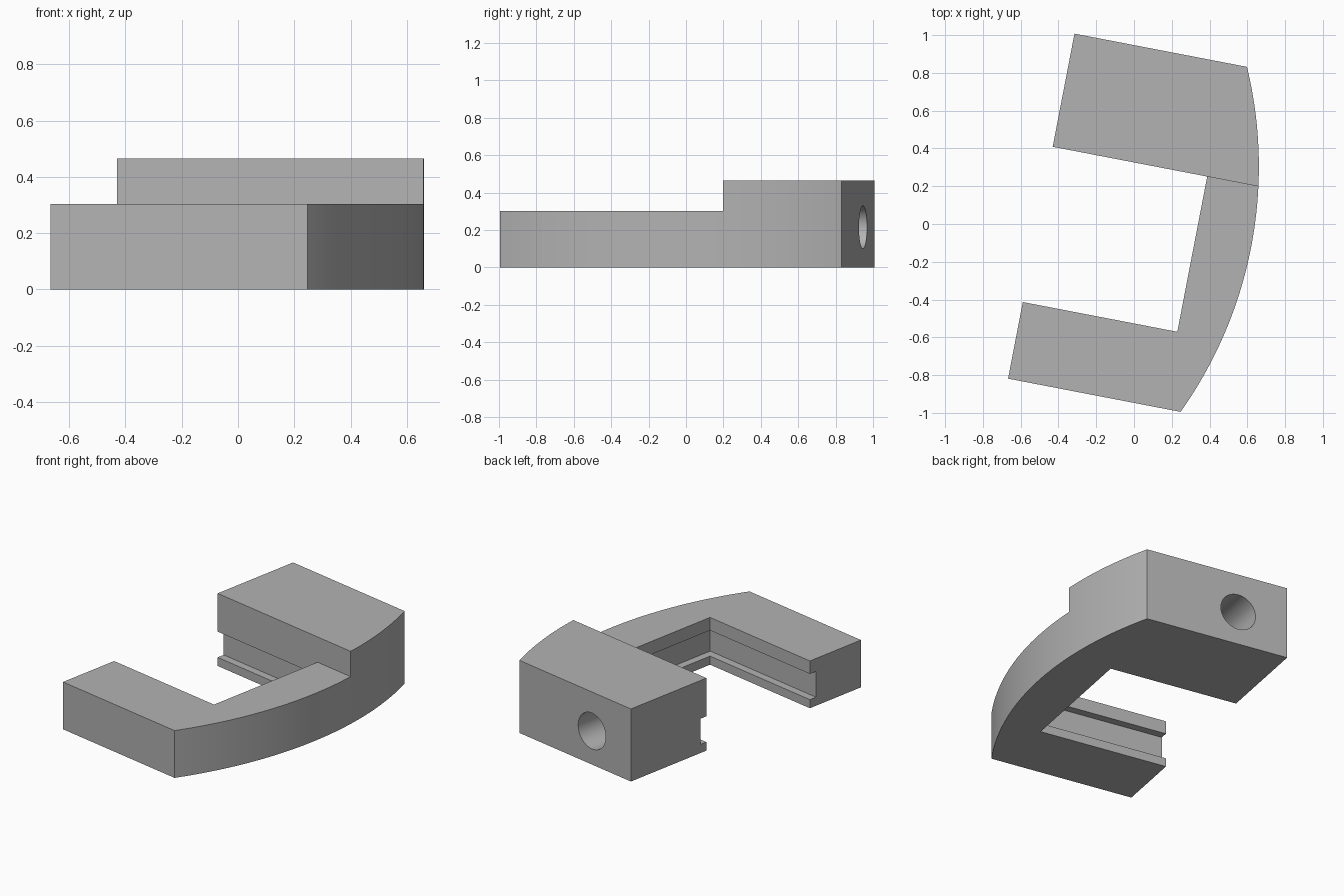
import bpy, bmesh, math

cube = bpy.data.objects.get("Cube")
if cube:
    bpy.data.objects.remove(cube, do_unlink=True)

TILT = math.radians(-10.9)
LEFT, END, BULGE = -0.5, 0.43, 0.632     # straight end, arc ends, arc crown
HALF = 0.93                               # half length of the clamp
WEB, BACK, FRONT = 0.333, 0.32, -0.517    # inner walls of the opening
LOW, HIGH = 0.303, 0.465

grey = bpy.data.materials.new("grey plastic")
grey.use_nodes = True
color = (0.45, 0.45, 0.45, 1)
grey.diffuse_color = color
grey.node_tree.nodes["Principled BSDF"].inputs["Base Color"].default_value = color


def prism(name, outline, z0, z1):
    """Extrude a flat outline between two heights."""
    bm = bmesh.new()
    base = bm.faces.new([bm.verts.new((x, y, z0)) for x, y in outline])
    top = bmesh.ops.extrude_face_region(bm, geom=[base])["geom"]
    bmesh.ops.translate(bm, vec=(0, 0, z1 - z0),
                        verts=[v for v in top if isinstance(v, bmesh.types.BMVert)])
    bmesh.ops.recalc_face_normals(bm, faces=bm.faces)
    mesh = bpy.data.meshes.new(name)
    bm.to_mesh(mesh)
    bm.free()
    mesh.materials.append(grey)
    obj = bpy.data.objects.new(name, mesh)
    bpy.context.collection.objects.link(obj)
    obj.rotation_euler.z = TILT
    return obj


def arc(y0, y1, steps=40):
    """Points along the bowed outer wall."""
    sag = BULGE - END
    radius = (HALF ** 2 + sag ** 2) / (2 * sag)
    ys = [y0 + (y1 - y0) * i / steps for i in range(steps + 1)]
    return [(BULGE - radius + math.sqrt(radius ** 2 - y * y), y) for y in ys]


def cut(target, cutter):
    mod = target.modifiers.new("cut", "BOOLEAN")
    mod.operation = "DIFFERENCE"
    mod.solver = "EXACT"
    mod.object = cutter
    cutter.hide_render = True
    cutter.display_type = "WIRE"
    cutter.hide_set(True)


# Lower jaw and curved web
jaw = prism("front_jaw_and_web",
            [(LEFT, -HALF)] + arc(-HALF, BACK) + [(WEB, BACK), (WEB, FRONT), (LEFT, FRONT)],
            0, LOW)

# Tall rear block
block = prism("rear_block", [(LEFT, BACK)] + arc(BACK, HALF) + [(LEFT, HALF)], 0, HIGH)

# Slot running round the three inner walls
DEPTH = 0.049
slot = prism("slot_cutter",
             [(LEFT - 0.1, FRONT - DEPTH), (WEB + DEPTH, FRONT - DEPTH),
              (WEB + DEPTH, BACK + DEPTH), (LEFT - 0.1, BACK + DEPTH)], 0.055, 0.22)

# Blind round hole in the rear face
bpy.ops.mesh.primitive_cylinder_add(vertices=48, radius=0.115, depth=0.9)
hole = bpy.context.object
hole.name = "hole_cutter"
hole.data.materials.append(grey)
across, along = -0.175, HALF
c, s = math.cos(TILT), math.sin(TILT)
hole.location = (c * across - s * along, s * across + c * along, 0.215)
hole.rotation_euler = (math.pi / 2, 0, TILT)

cut(jaw, slot)
cut(block, slot)
cut(block, hole)

# Bake the cuts, then smooth the curved walls only
for obj in (jaw, block):
    bpy.ops.object.select_all(action="DESELECT")
    obj.select_set(True)
    bpy.context.view_layer.objects.active = obj
    for mod in list(obj.modifiers):
        bpy.ops.object.modifier_apply(modifier=mod.name)
    bpy.ops.object.shade_smooth_by_angle(angle=math.radians(30))
for cutter in (slot, hole):
    bpy.data.objects.remove(cutter, do_unlink=True)
